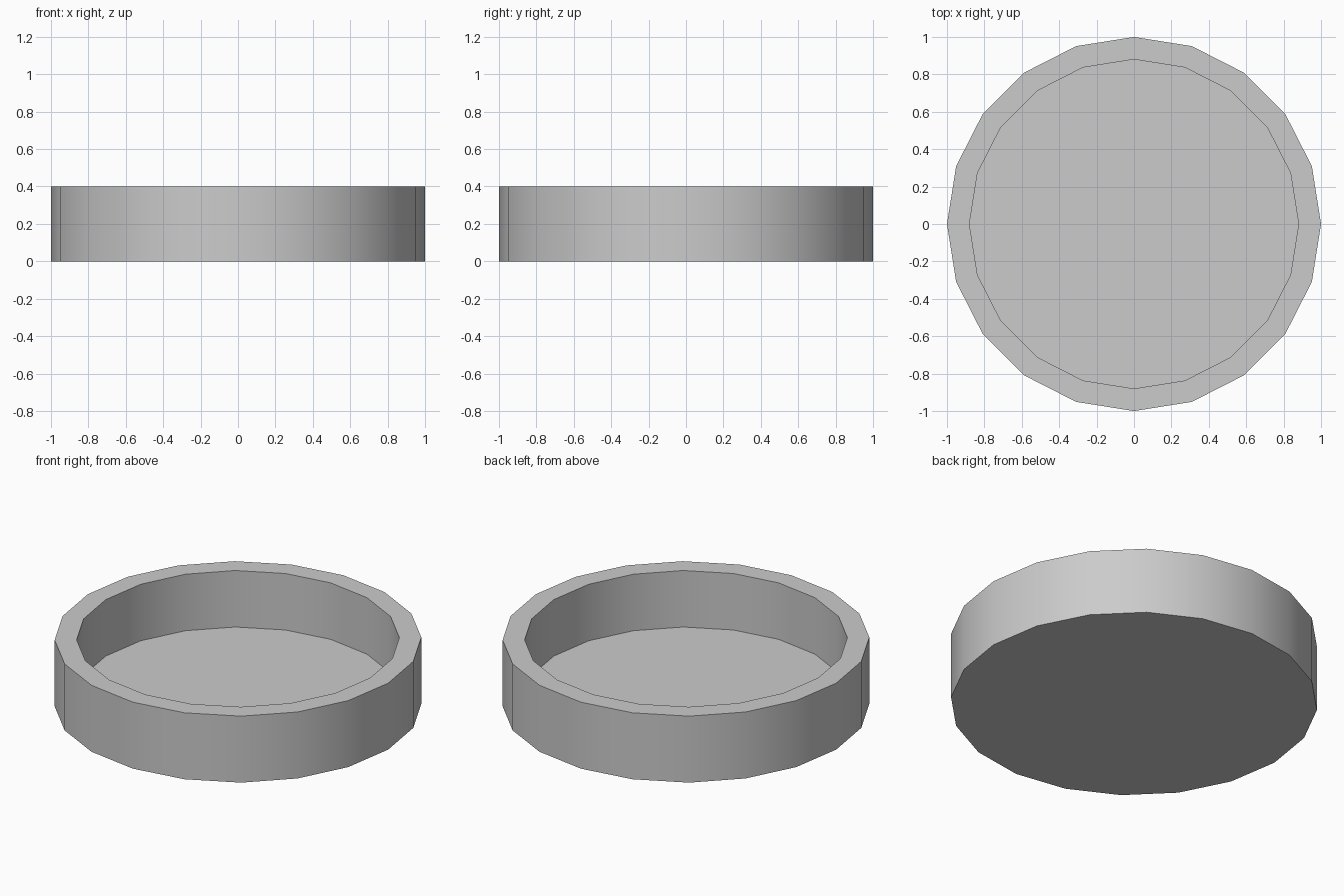
import bpy, bmesh, math

if "Cube" in bpy.data.objects:
    bpy.data.objects.remove(bpy.data.objects["Cube"])

SIDES = 20
OUTER, INNER = 1.0, 0.88
HEIGHT, FLOOR = 0.4, 0.06

bm = bmesh.new()


def ring(radius, z):
    step = 2 * math.pi / SIDES
    return [bm.verts.new((radius * math.cos(i * step), radius * math.sin(i * step), z))
            for i in range(SIDES)]


# Profile rings: outer base, outer rim, inner rim, inner floor
rings = [ring(r, z) for r, z in ((OUTER, 0), (OUTER, HEIGHT), (INNER, HEIGHT), (INNER, FLOOR))]
for a, b in zip(rings, rings[1:]):
    for i in range(SIDES):
        j = (i + 1) % SIDES
        bm.faces.new((a[i], a[j], b[j], b[i]))

# Underside and dish floor
bm.faces.new(rings[0][::-1])
bm.faces.new(rings[-1])
bmesh.ops.recalc_face_normals(bm, faces=bm.faces[:])

mesh = bpy.data.meshes.new("round_tray")
bm.to_mesh(mesh)
bm.free()
tray = bpy.data.objects.new("round_tray", mesh)
bpy.context.collection.objects.link(tray)

# Smooth walls, crisp rims
bpy.context.view_layer.objects.active = tray
tray.select_set(True)
bpy.ops.object.shade_smooth_by_angle(angle=math.radians(30))
